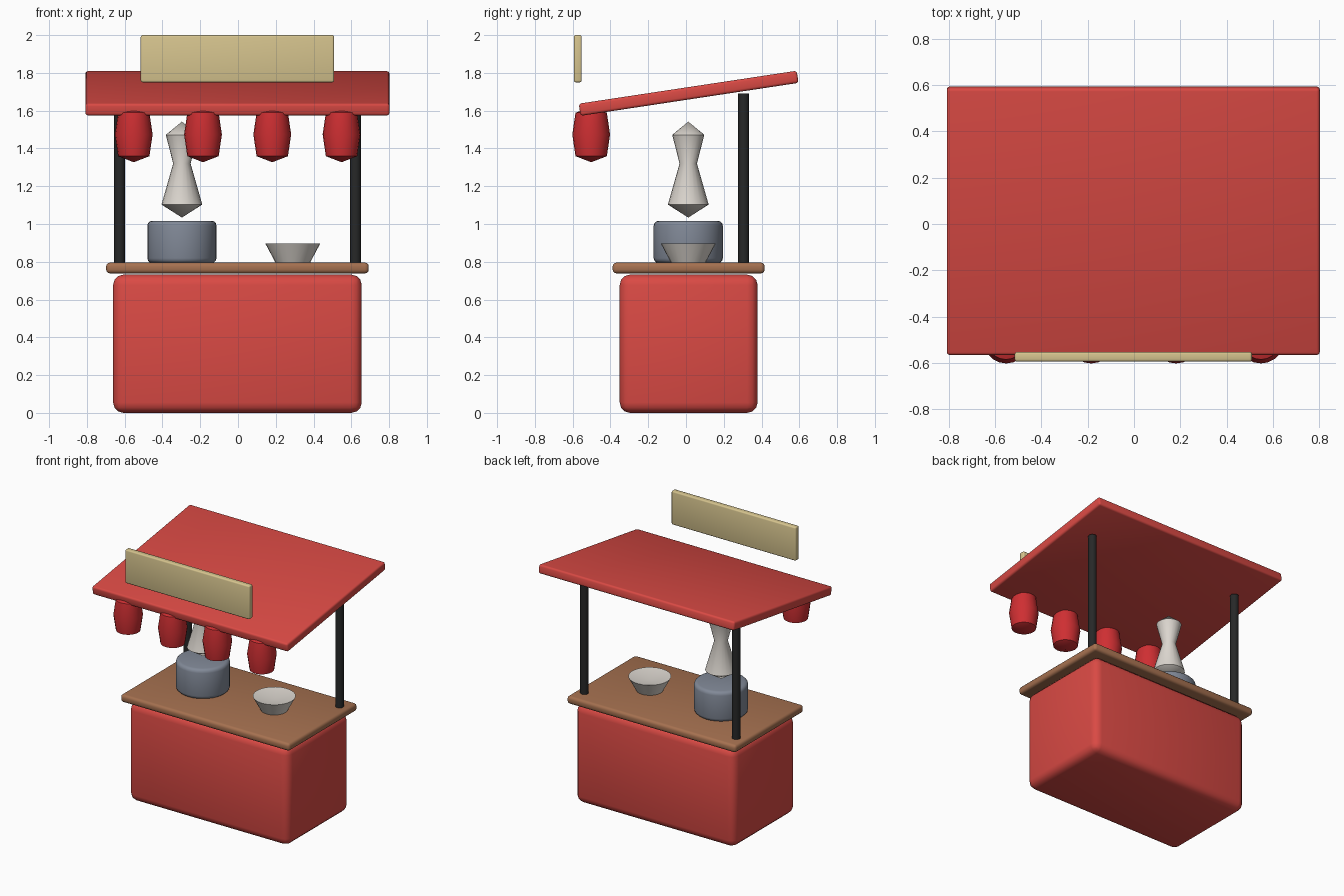
import bpy, bmesh, math

if "Cube" in bpy.data.objects:
    bpy.data.objects.remove(bpy.data.objects["Cube"])

def material(name, rgb):
    m = bpy.data.materials.new(name)
    m.diffuse_color = (*rgb, 1)
    m.use_nodes = True
    m.node_tree.nodes["Principled BSDF"].inputs["Base Color"].default_value = m.diffuse_color
    return m

RED = material("stall red", (0.70, 0.068, 0.058))
LANTERN = material("lantern red", (0.62, 0.028, 0.032))
WOOD = material("counter wood", (0.38, 0.165, 0.08))
BLACK = material("post black", (0.02, 0.021, 0.021))
STEEL = material("pot steel", (0.22, 0.25, 0.31))
WHITE = material("ceramic white", (0.71, 0.67, 0.62))
BEIGE = material("sign beige", (0.67, 0.55, 0.27))

def finish(bm, name, mat, loc, rot_x=0.0, angle=40):
    me = bpy.data.meshes.new(name)
    bmesh.ops.recalc_face_normals(bm, faces=bm.faces)
    bm.to_mesh(me)
    bm.free()
    me.materials.append(mat)
    ob = bpy.data.objects.new(name, me)
    bpy.context.collection.objects.link(ob)
    ob.location = loc
    ob.rotation_euler.x = rot_x
    bpy.ops.object.select_all(action='DESELECT')
    ob.select_set(True)
    bpy.context.view_layer.objects.active = ob
    bpy.ops.object.shade_smooth_by_angle(angle=math.radians(angle))
    return ob

def box(name, mat, loc, size, bevel, rot_x=0.0):
    bm = bmesh.new()
    bmesh.ops.create_cube(bm, size=1)
    bmesh.ops.scale(bm, vec=size, verts=bm.verts)
    bmesh.ops.bevel(bm, geom=bm.edges[:], offset=bevel, segments=3,
                    profile=0.5, affect='EDGES')
    return finish(bm, name, mat, loc, rot_x)

def lathe(name, mat, loc, profile, sides=24, angle=40):
    """Spin (radius, height) points, listed bottom to top, around z."""
    bm = bmesh.new()
    verts = [bm.verts.new((r, 0, z)) for r, z in profile]
    edges = [bm.edges.new(p) for p in zip(verts, verts[1:])]
    bmesh.ops.spin(bm, geom=verts + edges, cent=(0, 0, 0), axis=(0, 0, 1),
                   angle=math.tau, steps=sides, use_duplicate=False)
    bmesh.ops.remove_doubles(bm, verts=bm.verts, dist=1e-4)
    return finish(bm, name, mat, loc, angle=angle)

# Cart body, counter, sloping roof and sign board
box("cart_body", RED, (-0.003, 0.014, 0.366), (1.316, 0.73, 0.732), 0.055)
box("counter", WOOD, (-0.003, 0.014, 0.767), (1.39, 0.805, 0.057), 0.02)
box("roof", RED, (-0.003, 0.014, 1.692), (1.61, 1.167, 0.065), 0.014, 0.15)
box("sign_board", BEIGE, (-0.003, -0.573, 1.875), (1.024, 0.042, 0.25), 0.01)

# Roof posts at the back
for side, x in (("left", -0.627), ("right", 0.622)):
    lathe(side + "_post", BLACK, (x, 0.305, 0),
          [(0, 0.76), (0.029, 0.76), (0.029, 1.69), (0, 1.69)], 16)

# Row of lanterns under the front eave
for i in range(4):
    lathe(f"lantern_{i + 1}", LANTERN, (-0.552 + i * 0.3667, -0.502, 1.474),
          [(0, -0.147), (0.083, -0.115), (0.1, 0), (0.083, 0.115), (0, 0.147)],
          20, 30)

# Cooking pot with rounded rims
r, b = 0.183, 0.026
rim = [(b * math.cos(a), b * math.sin(a)) for a in
       (0, math.pi / 6, math.pi / 3, math.pi / 2)]
lathe("pot", STEEL, (-0.297, 0.012, 0.905),
      [(0, -0.112)] + [(r - b + c, -0.112 + b - s) for c, s in reversed(rim)]
      + [(r - b + c, 0.112 - b + s) for c, s in rim] + [(0, 0.112)], 32)

# Plume of steam above the pot
lathe("steam", WHITE, (-0.297, 0.012, 0),
      [(0, 1.034), (0.108, 1.103), (0.046, 1.32), (0.085, 1.472), (0, 1.542)], 20)

# Serving bowl with a shallow hollow
lathe("bowl", WHITE, (0.29, 0.012, 0),
      [(0, 0.785), (0.086, 0.785), (0.145, 0.896), (0, 0.872)], 24)
